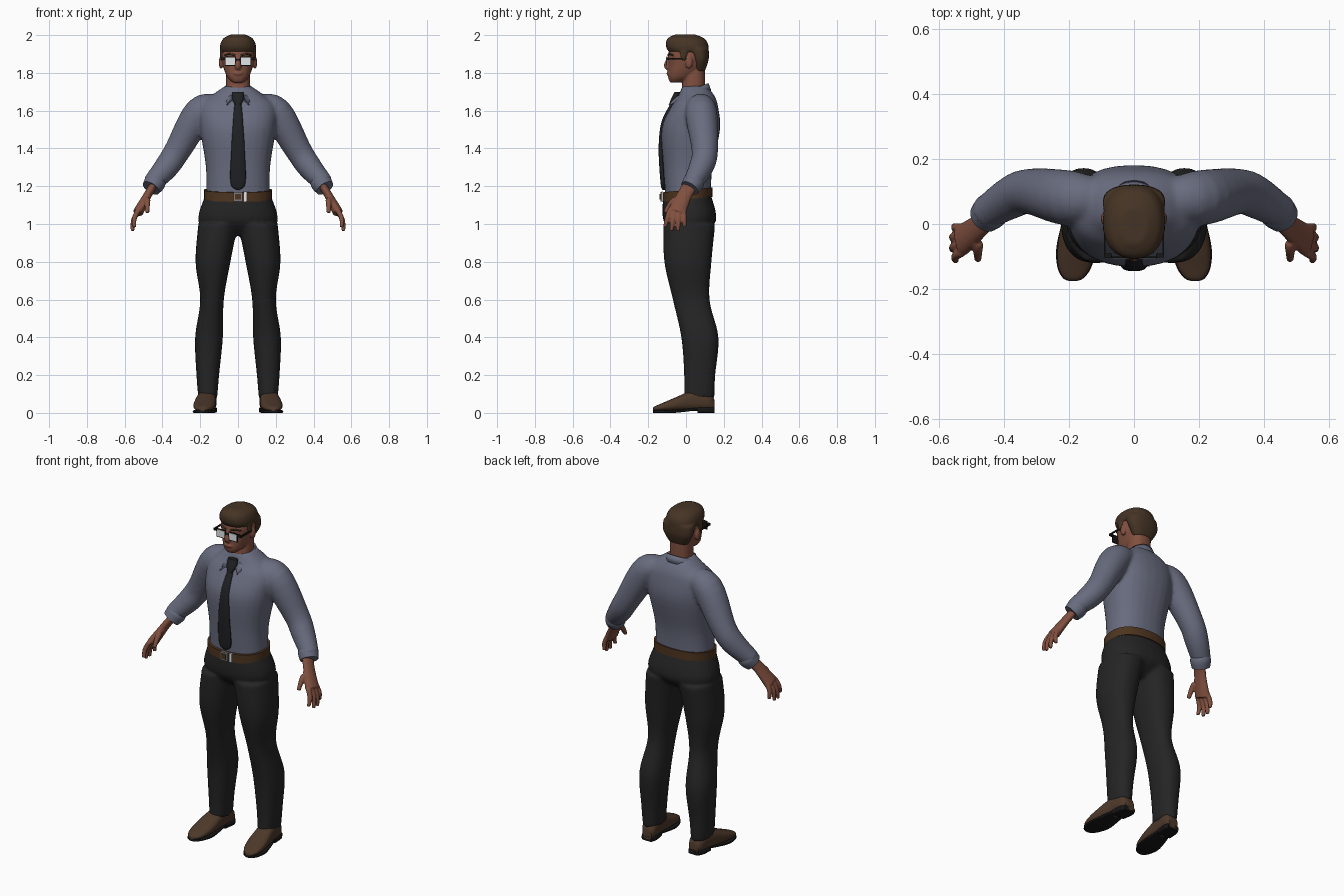
import bpy, bmesh, math
from mathutils import Vector, Matrix

old = bpy.data.objects.get("Cube")
if old:
    bpy.data.objects.remove(old, do_unlink=True)


def material(name, red, green, blue):
    mat = bpy.data.materials.new(name)
    mat.use_nodes = True
    mat.diffuse_color = (red, green, blue, 1)
    shader = mat.node_tree.nodes["Principled BSDF"]
    shader.inputs["Base Color"].default_value = (red, green, blue, 1)
    return mat


SHIRT = material("blue grey cloth", .14, .15, .21)
SKIN = material("skin", .22, .08, .05)
HAIR = material("brown hair", .06, .034, .018)
TROUSERS = material("charcoal cloth", .018, .018, .018)
TIE = material("dark tie cloth", .014, .015, .017)
SHOE = material("brown shoe leather", .075, .04, .023)
BELT = material("brown belt leather", .075, .035, .014)
BLACK = material("black rubber", .008, .008, .008)
WHITE = material("white", .85, .87, .88)
METAL = material("grey metal", .2, .2, .21)


def flowing(rows, steps=5):
    """Fill in a smooth spline through the given rows."""
    rows = [Vector(row) for row in rows]
    last = len(rows) - 1
    result = []
    for i in range(last):
        before, a, b, after = rows[max(i - 1, 0)], rows[i], rows[i + 1], rows[min(i + 2, last)]
        for step in range(steps):
            t = step / steps
            arrive, leave = (b - before) / 2, (after - a) / 2
            ease = t * t * (3 - 2 * t)
            bend = arrive * (t * (1 - t) ** 2) - leave * (t * t * (1 - t))
            result.append(a.lerp(b, ease) + bend)
    return result + [rows[last]]


def bridge(bm, rings):
    """Join rings of points into a closed tube."""
    loops = [[bm.verts.new(point) for point in ring] for ring in rings]
    for lower, upper in zip(loops, loops[1:]):
        for i in range(len(lower)):
            bm.faces.new((lower[i - 1], lower[i], upper[i], upper[i - 1]))
    bm.faces.new(loops[0])
    bm.faces.new(loops[-1])


def oval(power, count=28):
    """Points of a unit superellipse."""
    for i in range(count):
        angle = math.tau * i / count
        yield [math.copysign(abs(c) ** (2 / power), c) for c in (math.cos(angle), math.sin(angle))]


def stack(bm, rows, side=1, power=2.3):
    """Level rings: height, inner x, outer x, front y, back y."""
    bridge(bm, [[(side * (inner + outer + (outer - inner) * u) / 2,
                  (front + back + (back - front) * v) / 2, z) for u, v in oval(power)]
                for z, inner, outer, front, back in flowing(rows)])


def trunk(bm, rows):
    """Level rings centred on x: height, half width, front y, back y."""
    stack(bm, [(z, -width, width, front, back) for z, width, front, back in rows])


def lengthwise(bm, rows, side, power):
    """Upright rings along a foot that turns outward: y, half width, bottom, top."""
    bridge(bm, [[(side * (.17 - y / 10 + width * u), y, (low + high + (high - low) * v) / 2)
                 for u, v in oval(power)] for y, width, low, high in flowing(rows)])


def limb(bm, rows, side=1, flat=1):
    """Rings square to a path: x, y, z, radius."""
    rows = flowing(rows)
    points = [row.to_3d() for row in rows]
    rings = []
    for i, row in enumerate(rows):
        along = (points[min(i + 1, len(rows) - 1)] - points[max(i - 1, 0)]).normalized()
        across = Vector((0, 1, 0)) if abs(along.y) < .9 else Vector((0, 0, 1))
        across = (across - along * across.dot(along)).normalized()
        out = along.cross(across) * flat
        ring = [points[i] + (across * u + out * v) * row[3] for u, v in oval(2)]
        rings.append([(side * p.x, p.y, p.z) for p in ring])
    bridge(bm, rings)


def placed(centre, size):
    return Matrix.Translation(centre) @ Matrix.Diagonal((*size, 1))


def ball(bm, centre, size):
    bmesh.ops.create_uvsphere(bm, u_segments=20, v_segments=12, radius=1, matrix=placed(centre, size))


def box(bm, centre, size):
    bmesh.ops.create_cube(bm, size=1, matrix=placed(centre, size))


def finish(name, bm, mat, voxel=0):
    """Make the object; with a voxel size its pieces are fused and softened."""
    bmesh.ops.recalc_face_normals(bm, faces=bm.faces)
    mesh = bpy.data.meshes.new(name)
    bm.to_mesh(mesh)
    bm.free()
    mesh.materials.append(mat)
    obj = bpy.data.objects.new(name, mesh)
    bpy.context.collection.objects.link(obj)
    bpy.ops.object.select_all(action='DESELECT')
    obj.select_set(True)
    bpy.context.view_layer.objects.active = obj
    bpy.ops.object.shade_smooth_by_angle(angle=math.radians(45))
    if voxel:
        fuse = obj.modifiers.new("fuse", 'REMESH')
        fuse.mode, fuse.voxel_size, fuse.use_smooth_shade = 'VOXEL', voxel, True
        soften = obj.modifiers.new("soften", 'SMOOTH')
        soften.factor, soften.iterations = .5, 5
    return obj


SIDES = {"left": 1, "right": -1}

# Shirt: trunk and sleeves
shirt = bmesh.new()
trunk(shirt, [(1.14, .17, -.11, .13), (1.3, .17, -.12, .14), (1.5, .2, -.13, .18),
              (1.62, .2, -.08, .17), (1.68, .14, -.04, .15), (1.73, .07, -.02, .11)])
for side in SIDES.values():
    limb(shirt, [(.1, .08, 1.62, .06), (.2, .08, 1.59, .085), (.32, .1, 1.39, .07),
                 (.38, .08, 1.3, .065), (.46, .03, 1.21, .05)], side)
finish("shirt", shirt, SHIRT, .01)

# Cuffs and hands
for word, side in SIDES.items():
    cuff = bmesh.new()
    limb(cuff, [(.43, .05, 1.24, .05), (.44, .04, 1.22, .057), (.46, .02, 1.19, .05)], side)
    finish(word + "_cuff", cuff, SHIRT)
    hand = bmesh.new()
    limb(hand, [(.45, .02, 1.2, .04), (.48, -.01, 1.15, .04), (.53, -.05, 1.06, .05)], side, .55)
    for spread in (-1.5, -.5, .5, 1.5):
        shorter = spread ** 2 / 100
        knuckle = Vector((.53, spread * .025 - .05, 1.07))
        tip = Vector((.56 - shorter / 2, spread * .035 - .06, .96 + shorter))
        middle = knuckle.lerp(tip, .5) + Vector((.01, 0, 0))
        limb(hand, [(*knuckle, .014), (*middle, .013), (*tip, .01)], side)
    limb(hand, [(.48, -.01, 1.15, .018), (.48, -.07, 1.12, .016), (.48, -.11, 1.06, .011)], side)
    finish(word + "_hand", hand, SKIN, .005)

# Collar: a tilted folded band that runs out into two points
collar = bmesh.new()
pairs = []
for i in range(41):
    t = i / 20 - 1
    across, back = math.sin(t * 3.05), math.cos(t * 3.05)
    top = Vector((.077 * across, .035 + .08 * back, 1.71 + .035 * back))
    hem = Vector((.097 * across, .035 + .095 * back, 1.675 + .03 * back))
    tip = Vector((math.copysign(.06, t), -.09, 1.63))
    hem = hem.lerp(tip, max(0, abs(t) * 2.5 - 1.5) ** 1.5)
    pairs.append((collar.verts.new(top), collar.verts.new(hem)))
for (a, b), (c, d) in zip(pairs, pairs[1:]):
    collar.faces.new((a, b, d, c))
thickness = finish("collar", collar, SHIRT).modifiers.new("thickness", 'SOLIDIFY')
thickness.thickness, thickness.offset = .008, 0

# Tie: blade and knot
tie = bmesh.new()
trunk(tie, [(1.18, .005, -.125, -.11), (1.22, .04, -.135, -.11), (1.4, .035, -.145, -.12),
            (1.54, .027, -.13, -.1), (1.64, .018, -.08, -.05)])
trunk(tie, [(1.63, .015, -.09, -.05), (1.66, .03, -.08, -.04), (1.7, .03, -.06, -.03)])
finish("tie", tie, TIE)

# Trousers: hips and legs
trousers = bmesh.new()
trunk(trousers, [(1.16, .17, -.12, .13), (1.02, .21, -.12, .16), (.94, .12, -.05, .08)])
for side in SIDES.values():
    stack(trousers, [(1, 0, .21, -.12, .155), (.8, .04, .225, -.115, .135), (.6, .075, .2, -.07, .125),
                     (.4, .08, .227, -.025, .172), (.2, .1, .22, -.01, .155), (.08, .11, .21, -.01, .15)], side)
finish("trousers", trousers, TROUSERS, .01)

# Belt, a little higher at the back, with buckle and pale keeper
belt = bmesh.new()
trunk(belt, [(z, .18, -.125, .14) for z in (1.13, 1.18)])
for vert in belt.verts:
    vert.co.z += vert.co.y / 10
finish("belt", belt, BELT)
for name, mat, x, y, width, height in (("buckle", METAL, 0, -.13, .05, .05),
                                       ("buckle_tongue", BELT, 0, -.135, .03, .03),
                                       ("belt_keeper", WHITE, .04, -.126, .017, .054)):
    plate = bmesh.new()
    box(plate, (x, y, 1.145), (width, .009, height))
    finish(name, plate, mat)

# Shoes: one outline of y, half width and top gives both upper and sole
OUTLINE = [(.15, .03, .07), (.12, .045, .11), (.04, .05, .12), (-.06, .058, .08),
           (-.13, .05, .05), (-.165, .03, .035), (-.175, .01, .025)]
for word, side in SIDES.items():
    shoe = bmesh.new()
    lengthwise(shoe, [(y, width, .01, top) for y, width, top in OUTLINE], side, 2.5)
    finish(word + "_shoe", shoe, SHOE)
    sole = bmesh.new()
    lengthwise(sole, [(.07, .04, .015, .03)] + [(y, width + .003, 0, .015)
               for y, width, top in OUTLINE if y < 0], side, 5)
    lengthwise(sole, [(.06, .045, 0, .03), (.12, .047, 0, .03), (.15, .035, 0, .03)], side, 5)
    finish(word + "_sole", sole, BLACK)

# Head: skull, neck, nose, lips and ears
head = bmesh.new()
trunk(head, [(1.75, .03, -.085, -.02), (1.78, .058, -.095, .04), (1.84, .08, -.093, .1),
             (1.91, .087, -.092, .11), (1.98, .05, -.05, .07)])
trunk(head, [(1.66, .063, -.03, .1), (1.82, .063, -.01, .1)])
limb(head, [(0, -.09, 1.88, .01), (0, -.1, 1.84, .017), (0, -.09, 1.82, .012)])
ball(head, (0, -.094, 1.797), (.026, .01, .01))
for side in SIDES.values():
    ball(head, (side * .09, .016, 1.855), (.012, .02, .034))
finish("head", head, SKIN, .005)

# Hair: cap, back of the head and sideburns
hair = bmesh.new()
trunk(hair, [(1.91, .09, -.09, .11), (1.94, .096, -.106, .12), (1.98, .08, -.1, .1), (2.003, .04, -.06, .05)])
trunk(hair, [(1.81, .06, .04, .1), (1.87, .092, .03, .12), (1.93, .096, 0, .12)])
for side in SIDES.values():
    ball(hair, (side * .086, -.012, 1.9), (.01, .02, .04))
finish("hair", hair, HAIR, .006)

# Eyebrows and glasses
brows, frame, lenses = bmesh.new(), bmesh.new(), bmesh.new()
for side in SIDES.values():
    limb(brows, [(.015, -.094, 1.893, .005), (.045, -.088, 1.9, .005), (.07, -.07, 1.894, .004)], side)
    box(frame, (side * .04, -.102, 1.862), (.06, .005, .05))
    box(frame, (side * .08, -.097, 1.875), (.025, .012, .012))
    box(frame, (side * .09, -.04, 1.875), (.005, .12, .01))
    box(lenses, (side * .04, -.105, 1.862), (.05, .003, .04))
box(frame, (0, -.104, 1.87), (.03, .006, .007))
finish("eyebrows", brows, HAIR)
finish("glasses_frame", frame, BLACK)
finish("glasses_lenses", lenses, WHITE)
